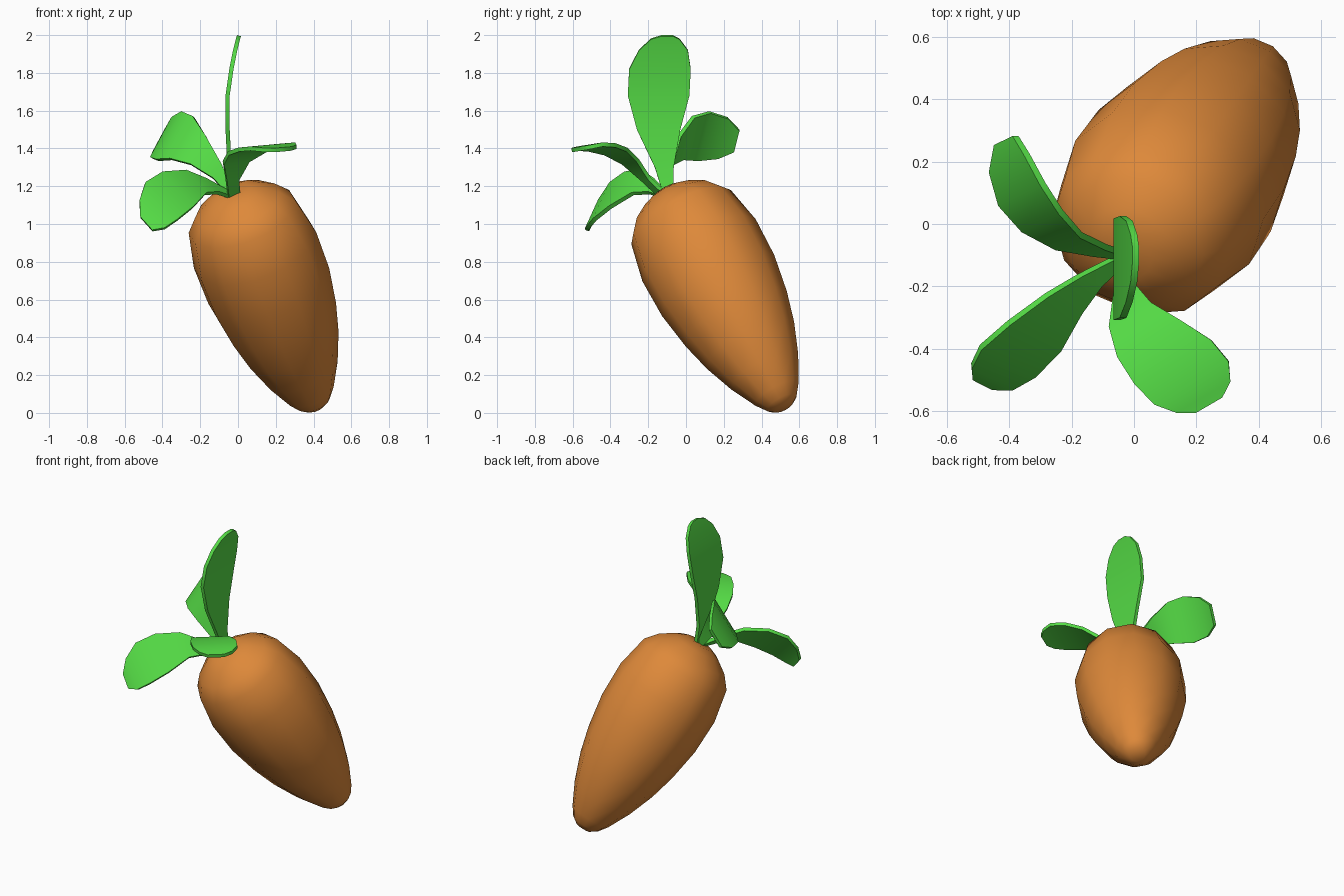
import bpy, bmesh, math
from mathutils import Vector

if "Cube" in bpy.data.objects:
    bpy.data.objects.remove(bpy.data.objects["Cube"], do_unlink=True)


def make_material(name, color):
    mat = bpy.data.materials.new(name)
    mat.use_nodes = True
    mat.diffuse_color = color
    mat.node_tree.nodes["Principled BSDF"].inputs["Base Color"].default_value = color
    return mat


orange = make_material("carrot orange", (0.73, 0.25, 0.042, 1))
green = make_material("leaf green", (0.09, 0.71, 0.06, 1))


def add_object(name, bm, mat, thickness=0, angle=40):
    bmesh.ops.recalc_face_normals(bm, faces=bm.faces)
    mesh = bpy.data.meshes.new(name)
    bm.to_mesh(mesh)
    bm.free()
    mesh.materials.append(mat)
    obj = bpy.data.objects.new(name, mesh)
    bpy.context.collection.objects.link(obj)
    bpy.ops.object.select_all(action='DESELECT')
    obj.select_set(True)
    bpy.context.view_layer.objects.active = obj
    if thickness:
        mod = obj.modifiers.new("thickness", 'SOLIDIFY')
        mod.thickness = thickness
        mod.offset = 0
        bpy.ops.object.modifier_apply(modifier=mod.name)
    bpy.ops.object.shade_smooth_by_angle(angle=math.radians(angle))
    return obj


# Root body: rings of a profile (fraction along axis, radius) on a leaning axis
def make_root(crown, tip, profile, sides=12):
    crown, tip = Vector(crown), Vector(tip)
    turn = (tip - crown).to_track_quat('Z', 'Y')
    bm = bmesh.new()
    rings = []
    for t, r in profile:
        ring = []
        for i in range(sides):
            a = math.tau * i / sides
            offset = turn @ Vector((r * math.cos(a), r * math.sin(a), 0))
            ring.append(bm.verts.new(crown.lerp(tip, t) + offset))
        rings.append(ring)
    for low, high in zip(rings, rings[1:]):
        for i in range(sides):
            j = (i + 1) % sides
            bm.faces.new((low[i], low[j], high[j], high[i]))
    bm.faces.new(rings[0])
    bm.faces.new(rings[-1])
    add_object("carrot_root", bm, orange, angle=70)


make_root((-0.04, -0.115, 1.2), (0.41, 0.52, 0.03),
          [(0.025, 0.09), (0.045, 0.155), (0.085, 0.237), (0.14, 0.3),
           (0.29, 0.342), (0.45, 0.338), (0.6, 0.305), (0.72, 0.262),
           (0.84, 0.2), (0.94, 0.13), (0.98, 0.09), (1, 0.05)])


# Leaf: a ribbon across a spine of (x, y, z, half width), then thickened
def make_leaf(name, across, spine):
    across = Vector(across).normalized()
    bm = bmesh.new()
    rows = []
    for x, y, z, half in spine:
        mid = Vector((x, y, z))
        rows.append([bm.verts.new(mid + across * half * s) for s in (-1, 1)])
    for a, b in zip(rows, rows[1:]):
        bm.faces.new((a[0], a[1], b[1], b[0]))
    add_object(name, bm, green, thickness=0.022)


make_leaf("upright_leaf", (0, 1, 0), [
    (-0.02, -0.09, 1.14, 0.025), (-0.045, -0.115, 1.3, 0.05),
    (-0.055, -0.145, 1.5, 0.115), (-0.055, -0.145, 1.68, 0.163),
    (-0.035, -0.138, 1.82, 0.163), (-0.015, -0.12, 1.92, 0.13),
    (0, -0.11, 1.98, 0.075), (0.005, -0.1, 1.997, 0.03)])

make_leaf("drooping_leaf", (-0.63, 0.32, 0.7), [
    (-0.03, -0.105, 1.15, 0.02), (-0.14, -0.18, 1.2, 0.05),
    (-0.225, -0.255, 1.22, 0.085), (-0.32, -0.36, 1.18, 0.13),
    (-0.405, -0.44, 1.12, 0.137), (-0.455, -0.49, 1.05, 0.105),
    (-0.485, -0.507, 1.0, 0.05)])

make_leaf("back_leaf", (0.46, 0.22, 0.86), [
    (-0.035, -0.1, 1.16, 0.02), (-0.11, -0.085, 1.28, 0.045),
    (-0.21, -0.055, 1.39, 0.087), (-0.295, 0.01, 1.455, 0.13),
    (-0.36, 0.095, 1.465, 0.147), (-0.4, 0.195, 1.455, 0.123),
    (-0.41, 0.268, 1.44, 0.065)])

make_leaf("front_leaf", (0.86, 0.5, 0.08), [
    (-0.02, -0.11, 1.14, 0.035), (-0.03, -0.21, 1.235, 0.037),
    (-0.01, -0.295, 1.33, 0.078), (0.05, -0.37, 1.383, 0.118),
    (0.125, -0.443, 1.405, 0.142), (0.185, -0.51, 1.41, 0.138),
    (0.223, -0.554, 1.4, 0.1), (0.24, -0.58, 1.395, 0.05)])
